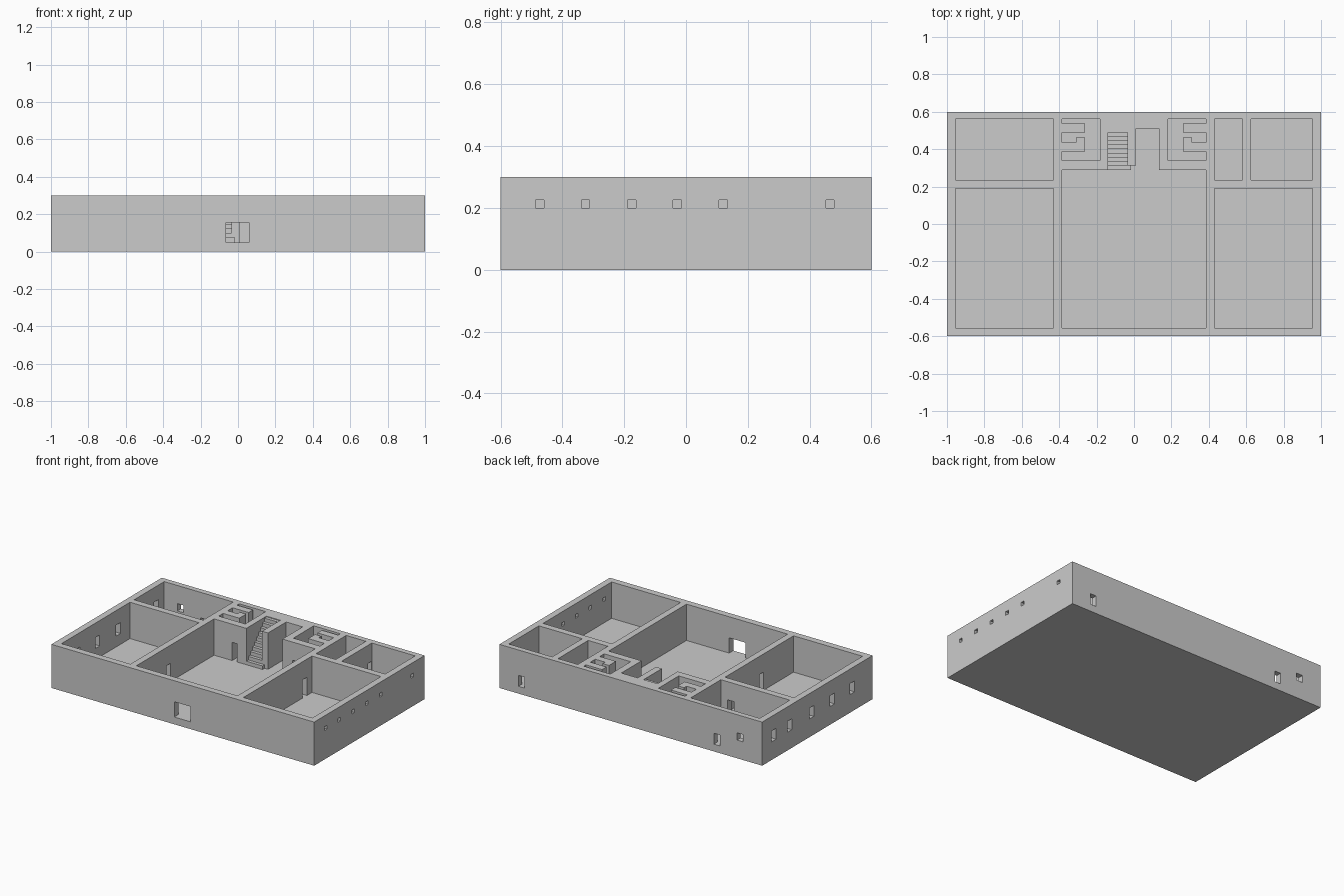
import bpy, bmesh
from mathutils import Vector

if "Cube" in bpy.data.objects:
    bpy.data.objects.remove(bpy.data.objects["Cube"])

grey = bpy.data.materials.new("light grey")
grey.diffuse_color = (0.6, 0.6, 0.6, 1)
grey.use_nodes = True
grey.node_tree.nodes["Principled BSDF"].inputs["Base Color"].default_value = grey.diffuse_color

FLOOR, TOP, DOOR = 0.05, 0.30, 0.175


def prism(name, points, depth):
    """Solid made by pushing a flat outline along a vector."""
    bm = bmesh.new()
    face = bm.faces.new([bm.verts.new(p) for p in points])
    out = bmesh.ops.extrude_face_region(bm, geom=[face])
    verts = [g for g in out["geom"] if isinstance(g, bmesh.types.BMVert)]
    bmesh.ops.translate(bm, verts=verts, vec=Vector(depth))
    bmesh.ops.recalc_face_normals(bm, faces=bm.faces)
    me = bpy.data.meshes.new(name)
    bm.to_mesh(me)
    bm.free()
    me.materials.append(grey)
    ob = bpy.data.objects.new(name, me)
    bpy.context.collection.objects.link(ob)
    return ob


def box(name, x0, x1, y0, y1, z0, z1):
    return prism(name, [(x0, y0, z0), (x1, y0, z0), (x1, y1, z0), (x0, y1, z0)],
                 (0, 0, z1 - z0))


cutters = []


def cut(*b):
    cutters.append(box("opening_cutter", *b))


def room(outline):
    cutters.append(prism("room_cutter", [(x, y, FLOOR) for x, y in outline], (0, 0, 0.4)))


# Solid block that the rooms are hollowed from
house = box("building_shell", -1, 1, -0.6, 0.6, 0, TOP)

# Rectangular rooms
for x0, x1, y0, y1 in [(-0.955, -0.43, 0.235, 0.562), (-0.955, -0.43, -0.555, 0.19),
                       (0.43, 0.955, -0.555, 0.19), (0.43, 0.58, 0.235, 0.562),
                       (0.625, 0.955, 0.235, 0.562)]:
    room([(x0, y0), (x1, y0), (x1, y1), (x0, y1)])

# Central hall with stairwell and alcove
room([(-0.385, -0.555), (0.385, -0.555), (0.385, 0.29), (0.135, 0.29), (0.135, 0.51),
      (0.01, 0.51), (0.01, 0.312), (-0.035, 0.312), (-0.035, 0.51), (-0.14, 0.51),
      (-0.14, 0.29), (-0.385, 0.29)])

# Mirrored washrooms with stalls, and their doors to the hall
for s in (-1, 1):
    room([(s * x, y) for x, y in [
        (0.385, 0.562), (0.183, 0.562), (0.183, 0.34), (0.385, 0.34), (0.385, 0.388),
        (0.262, 0.388), (0.262, 0.463), (0.31, 0.463), (0.31, 0.437), (0.385, 0.437),
        (0.385, 0.49), (0.262, 0.49), (0.262, 0.538), (0.385, 0.538)]])
    a, b = sorted((s * 0.21, s * 0.247))
    cut(a, b, 0.27, 0.36, FLOOR, DOOR)

# Front entrance and back doors and window
cut(-0.065, 0.06, -0.7, -0.5, FLOOR, 0.155)
cut(0.808, 0.855, 0.53, 0.7, FLOOR, 0.125)
cut(-0.678, -0.632, 0.53, 0.7, FLOOR, 0.125)
cut(-0.855, -0.808, 0.53, 0.7, 0.125, 0.175)

# Inner doors
cut(-0.45, -0.36, -0.23, -0.183, FLOOR, DOOR)
cut(0.36, 0.45, 0.085, 0.135, FLOOR, DOOR)
cut(-0.53, -0.48, 0.17, 0.25, FLOOR, DOOR)
cut(0.56, 0.64, 0.52, 0.56, FLOOR, DOOR)

# Left side windows
for y in (0.473, 0.302, 0.062, -0.163, -0.38):
    cut(-1.1, -0.9, y - 0.024, y + 0.024, 0.125, 0.2)

# Right side small high windows
for y in (-0.473, -0.325, -0.176, -0.028, 0.121, 0.466):
    cut(0.9, 1.1, y - 0.0135, y + 0.0135, 0.199, 0.225)

for c in cutters:
    m = house.modifiers.new("cut", "BOOLEAN")
    m.operation, m.solver, m.object = "DIFFERENCE", "EXACT", c
bpy.context.view_layer.update()
dg = bpy.context.evaluated_depsgraph_get()
mesh = bpy.data.meshes.new_from_object(house.evaluated_get(dg))
house.modifiers.clear()
house.data = mesh
for c in cutters:
    bpy.data.objects.remove(c)

# Staircase: stepped profile pushed sideways
N, RUN, RISE = 10, 0.022, 0.0245
profile = [(-0.14, 0.51, FLOOR), (-0.14, 0.29, FLOOR)]
for i in range(N):
    z = FLOOR + RISE * (i + 1)
    profile += [(-0.14, 0.29 + RUN * i, z), (-0.14, 0.29 + RUN * (i + 1), z)]
prism("staircase", profile, (0.105, 0, 0))
box("bottom_step_end", -0.035, -0.015, 0.29, 0.312, FLOOR, FLOOR + RISE)
